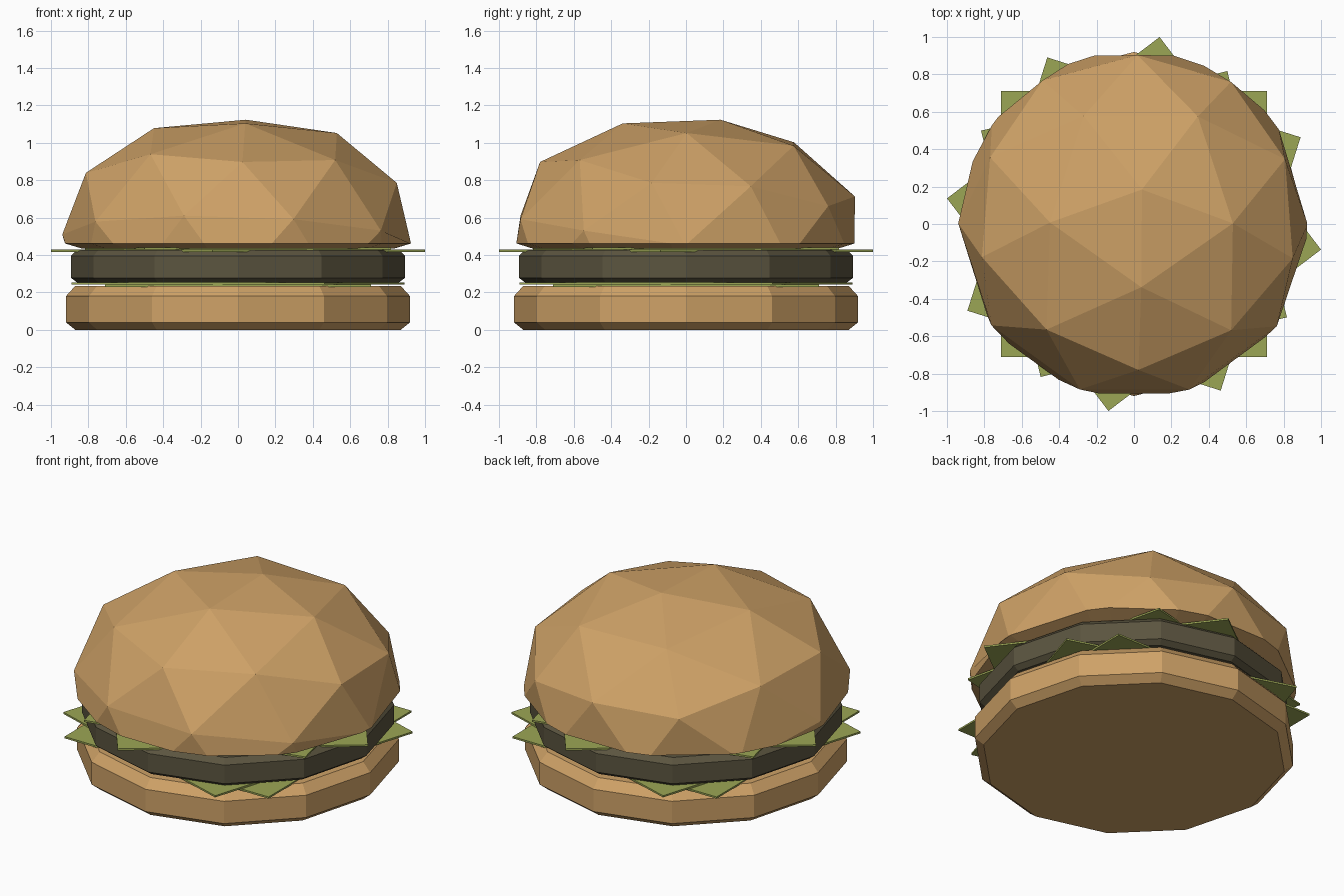
import bpy, bmesh
from math import radians, cos, sin, pi
from mathutils import Matrix, Vector

if "Cube" in bpy.data.objects:
    bpy.data.objects.remove(bpy.data.objects["Cube"])


def material(name, rgb):
    m = bpy.data.materials.new(name)
    m.diffuse_color = (*rgb, 1)
    m.use_nodes = True
    m.node_tree.nodes["Principled BSDF"].inputs["Base Color"].default_value = m.diffuse_color
    return m


BREAD = material("bread", (0.62, 0.36, 0.135))
MEAT = material("meat", (0.105, 0.09, 0.05))
LEAF = material("leaf", (0.33, 0.38, 0.09))


def finish(name, bm, mat):
    bmesh.ops.recalc_face_normals(bm, faces=bm.faces[:])
    me = bpy.data.meshes.new(name)
    bm.to_mesh(me)
    bm.free()
    me.materials.append(mat)
    ob = bpy.data.objects.new(name, me)
    bpy.context.collection.objects.link(ob)
    return ob


def lathe(name, profile, mat, sides=12):
    """Closed solid from a (radius, z) profile."""
    bm = bmesh.new()
    rings = [[bm.verts.new((r * cos(2 * pi * i / sides), r * sin(2 * pi * i / sides), z))
              for i in range(sides)] for r, z in profile]
    for a, b in zip(rings, rings[1:]):
        for i in range(sides):
            j = (i + 1) % sides
            bm.faces.new((a[i], a[j], b[j], b[i]))
    bm.faces.new(rings[0])
    bm.faces.new(rings[-1])
    return finish(name, bm, mat)


def leaf(name, angle, corner_radius, z):
    """Thin square sheet with one corner pointing at the given angle."""
    bm = bmesh.new()
    side = corner_radius * 2 ** 0.5
    bmesh.ops.create_cube(bm, size=1, matrix=Matrix.Translation((0, 0, z))
                          @ Matrix.Rotation(radians(angle - 45), 4, 'Z')
                          @ Matrix.Diagonal((side, side, 0.011, 1)))
    return finish(name, bm, LEAF)


# Lower bun and patty: chamfered 12-sided discs
lathe("bottom_bun", [(0.87, 0), (0.92, 0.04), (0.92, 0.18), (0.87, 0.235)], BREAD)
lathe("patty", [(0.86, 0.253), (0.893, 0.278), (0.893, 0.395), (0.86, 0.428)], MEAT)

# Two square lettuce sheets under and over the patty
leaf("lettuce_lower_1", 45, 1.004, 0.236)
leaf("lettuce_lower_2", 27.5, 1.004, 0.247)
leaf("lettuce_upper_1", -7.8, 1.009, 0.423)
leaf("lettuce_upper_2", 58.6, 0.958, 0.436)

# Top bun: tilted faceted ball with full shoulders, cut flat, tucked-in underside
bm = bmesh.new()
tilt_axis = Vector((-sin(radians(77)), cos(radians(77)), 0))
bmesh.ops.create_icosphere(bm, subdivisions=2, radius=1,
                           matrix=Matrix.Rotation(radians(11.5), 4, tilt_axis)
                           @ Matrix.Rotation(radians(54), 4, 'Z'))
P = 2.35
for v in bm.verts:
    k = (v.co.xy.length ** P + abs(v.co.z) ** P) ** (-1 / P)
    v.co = (v.co.x * k * 0.94, v.co.y * k * 0.94, 0.48 + v.co.z * k * 0.65)
bmesh.ops.bisect_plane(bm, geom=bm.verts[:] + bm.edges[:] + bm.faces[:],
                       plane_co=(0, 0, 0.462), plane_no=(0, 0, 1), clear_inner=True)
for v in bm.verts:
    if v.is_boundary:
        s = 0.925 / v.co.xy.length
        v.co.x *= s
        v.co.y *= s
rim = [e for e in bm.edges if e.is_boundary]
ext = bmesh.ops.extrude_edge_only(bm, edges=rim)["geom"]
for v in (g for g in ext if isinstance(g, bmesh.types.BMVert)):
    v.co = (v.co.x * 0.9, v.co.y * 0.9, 0.434)
bmesh.ops.contextual_create(bm, geom=[g for g in ext if isinstance(g, bmesh.types.BMEdge)])
finish("top_bun", bm, BREAD)
